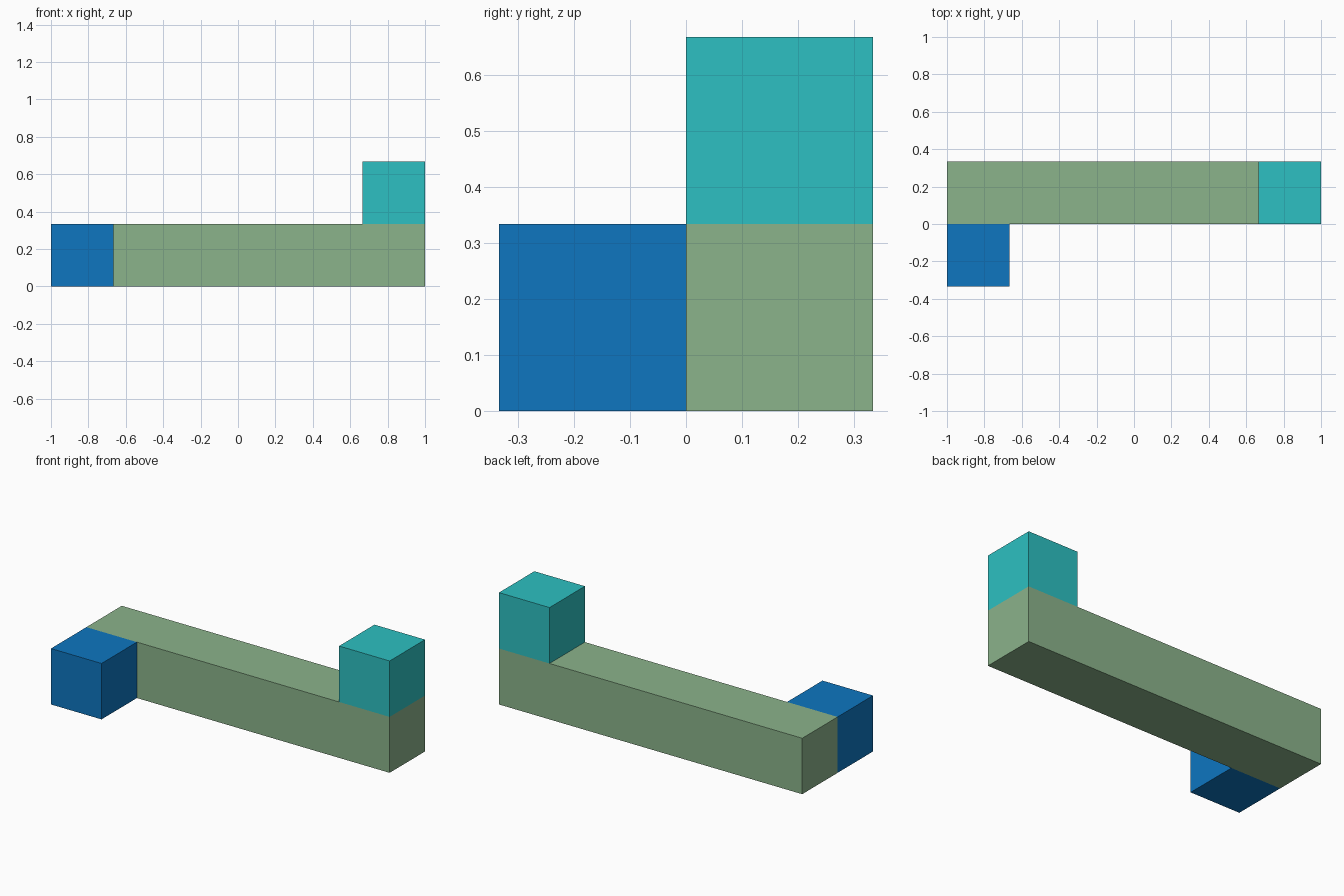
import bpy
import bmesh
from mathutils import Matrix, Vector

cube = bpy.data.objects.get("Cube")
if cube:
    bpy.data.objects.remove(cube, do_unlink=True)

U = 1 / 3  # edge length of one block


def material(name, rgb):
    mat = bpy.data.materials.new(name)
    mat.use_nodes = True
    color = (*rgb, 1.0)
    mat.diffuse_color = color
    mat.node_tree.nodes["Principled BSDF"].inputs["Base Color"].default_value = color
    return mat


def block(name, low, high, mat):
    """Box between two corners, flat shaded."""
    low, high = Vector(low), Vector(high)
    bm = bmesh.new()
    bmesh.ops.create_cube(bm, size=1, matrix=Matrix.Diagonal((*(high - low), 1)))
    mesh = bpy.data.meshes.new(name)
    bm.to_mesh(mesh)
    bm.free()
    mesh.materials.append(mat)
    obj = bpy.data.objects.new(name, mesh)
    obj.location = (low + high) / 2
    bpy.context.collection.objects.link(obj)


sage = material("sage green", (0.258, 0.451, 0.258))
blue = material("blue", (0.0044, 0.181, 0.527))
teal = material("teal", (0.026, 0.527, 0.539))

# Long bar, with a block in front of its right end and one on top of its left end
block("long_bar", (-1, 0, 0), (1, U, U), sage)
block("front_block", (-1, -U, 0), (-1 + U, 0, U), blue)
block("top_block", (1 - U, 0, U), (1, U, 2 * U), teal)
